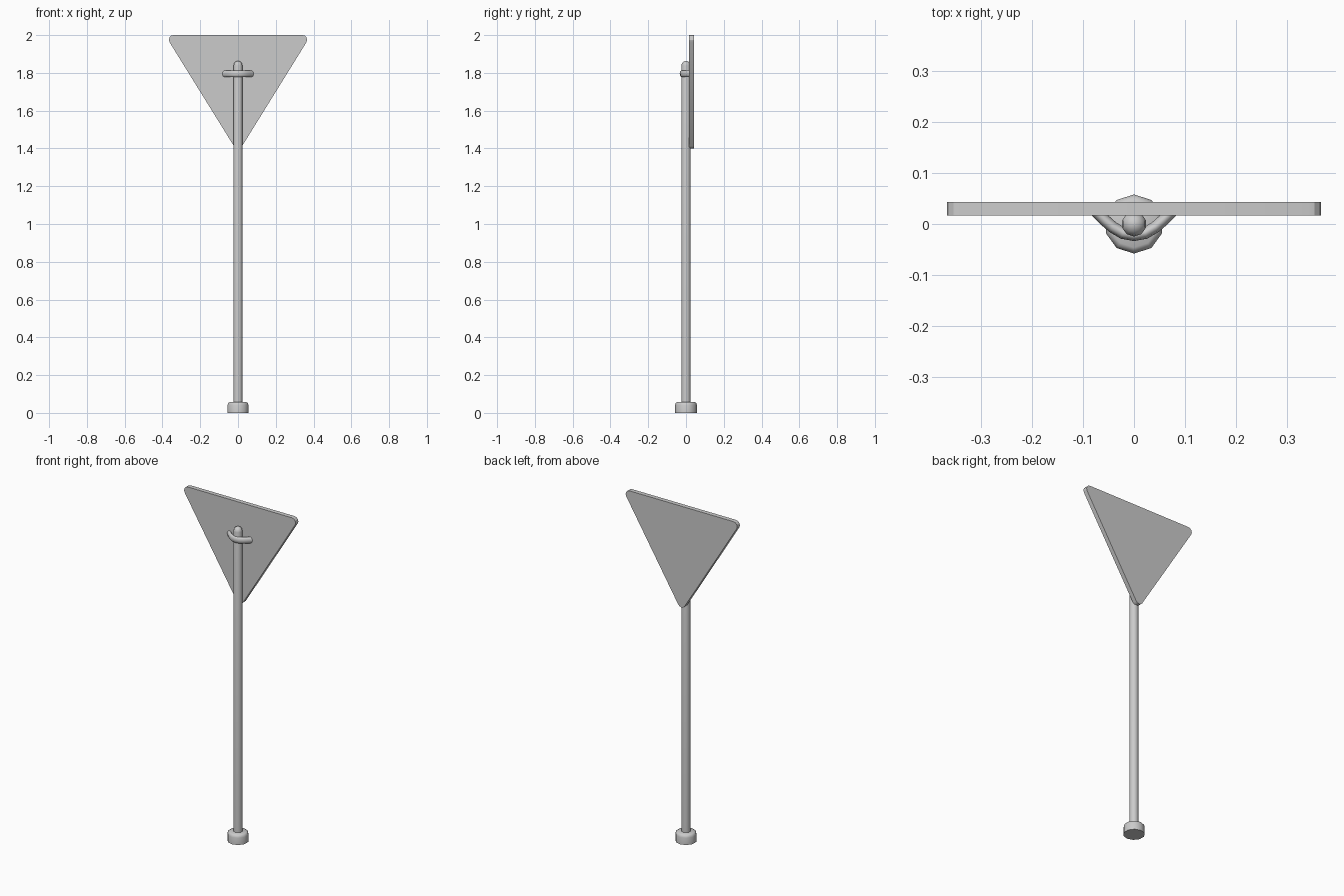
import bpy, bmesh, math
from mathutils import Vector

if "Cube" in bpy.data.objects:
    bpy.data.objects.remove(bpy.data.objects["Cube"])


def make_object(name, bm, angle):
    bmesh.ops.recalc_face_normals(bm, faces=bm.faces)
    mesh = bpy.data.meshes.new(name)
    bm.to_mesh(mesh)
    bm.free()
    ob = bpy.data.objects.new(name, mesh)
    bpy.context.collection.objects.link(ob)
    bpy.ops.object.select_all(action='DESELECT')
    ob.select_set(True)
    bpy.context.view_layer.objects.active = ob
    bpy.ops.object.shade_smooth_by_angle(angle=math.radians(angle))
    return ob


def loft(name, rings, angle):
    """Skin a list of equal-length rings and cap both ends."""
    bm = bmesh.new()
    loops = [[bm.verts.new(p) for p in ring] for ring in rings]
    n = len(loops[0])
    for a, b in zip(loops, loops[1:]):
        for i in range(n):
            j = (i + 1) % n
            bm.faces.new((a[i], a[j], b[j], b[i]))
    bm.faces.new(loops[0])
    bm.faces.new(loops[-1])
    return make_object(name, bm, angle)


def lathe(name, profile, sides, angle):
    turn = [math.pi / 2 + math.tau * i / sides for i in range(sides)]
    return loft(name, [[(r * math.cos(t), r * math.sin(t), z) for t in turn]
                       for r, z in profile], angle)


# Ten-sided foot with a softened top edge
lathe("base", [(0.058, 0), (0.058, 0.042), (0.054, 0.053), (0.046, 0.058)], 10, 60)

# Pole with a domed cap
R = 0.0245
dome = [(R * math.cos(a), 1.839 + R * math.sin(a))
        for a in (math.radians(d) for d in (0, 25, 50, 70, 85))]
lathe("pole", [(R, 0.03)] + dome, 10, 60)

# Downward triangle plate with rounded corners
r, steps = 0.025, 4
corners = [(0.341, 1.975, -32, 90), (-0.341, 1.975, 90, 212), (0, 1.425, 212, 328)]
outline = []
for cx, cz, a0, a1 in corners:
    for k in range(steps + 1):
        a = math.radians(a0 + (a1 - a0) * k / steps)
        outline.append((cx + r * math.cos(a), cz + r * math.sin(a)))
loft("sign_plate", [[(x, y, z) for x, z in outline] for y in (0.017, 0.043)], 30)

# Bent clamp wrapping the front of the pole, ends sunk into the plate
half = [(0.0, -0.022), (0.022, -0.018), (0.042, -0.006), (0.058, 0.008), (0.076, 0.026)]
path = [Vector((-x, y, 0)) for x, y in half[:0:-1]] + [Vector((x, y, 0)) for x, y in half]
rings = []
for i, p in enumerate(path):
    t = (path[min(i + 1, len(path) - 1)] - path[max(i - 1, 0)]).normalized()
    side = Vector((-t.y, t.x, 0))
    rings.append([p + side * 0.0115 * math.cos(a) + Vector((0, 0, 1.795 + 0.019 * math.sin(a)))
                  for a in (math.tau * k / 10 for k in range(10))])
loft("clamp", rings, 60)
